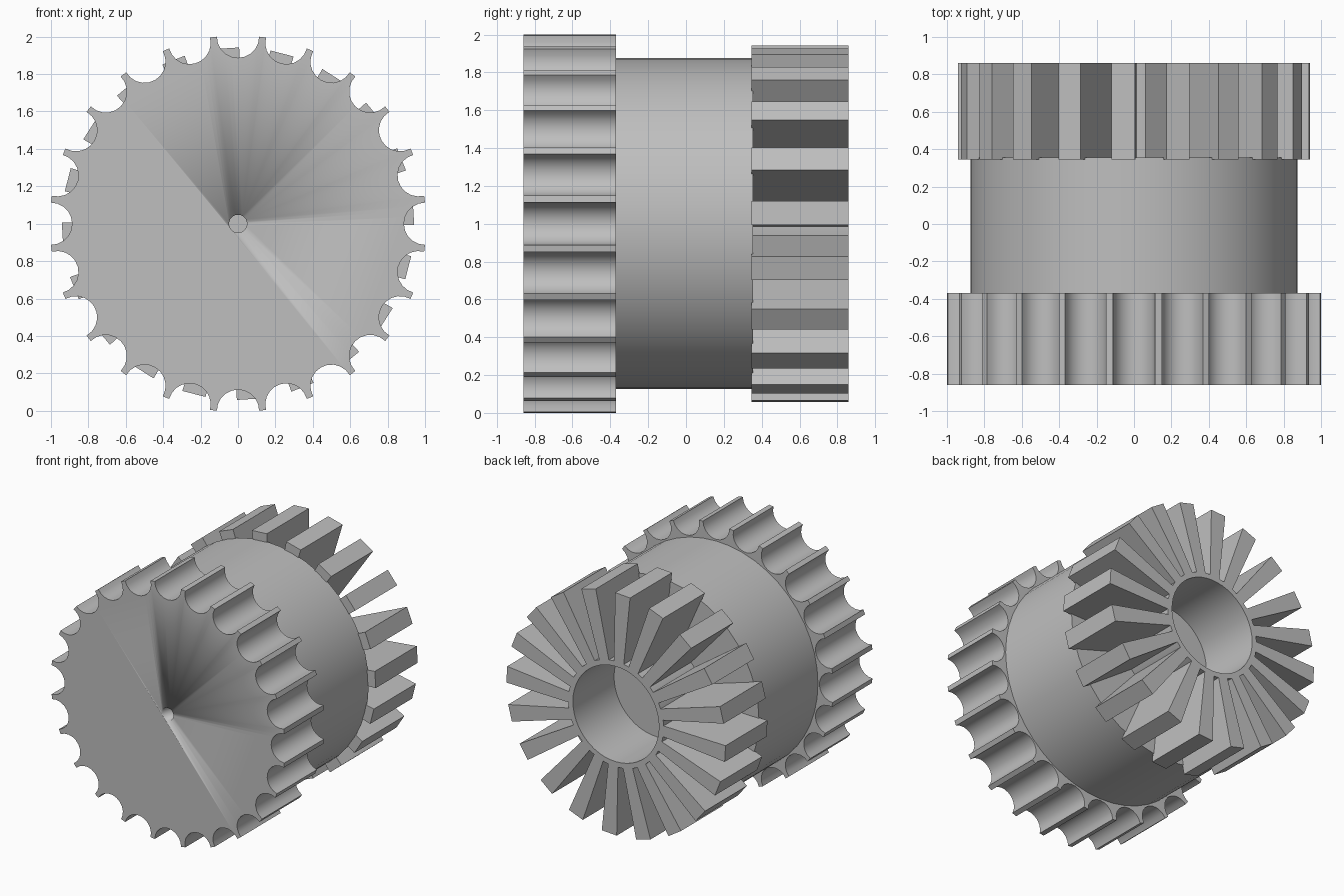
import bpy, bmesh
from math import sin, cos, pi, radians

default = bpy.data.objects.get("Cube")
if default:
    bpy.data.objects.remove(default)

grey = bpy.data.materials.new("plain grey")
grey.use_nodes = True
colour = (0.52, 0.52, 0.52, 1)
grey.diffuse_color = colour
grey.node_tree.nodes["Principled BSDF"].inputs["Base Color"].default_value = colour

AXIS_Z = 1.0
GEAR_FRONT, GEAR_BACK, BODY_BACK, FIN_BACK = -0.86, -0.37, 0.355, 0.86


def polar(radius, angle):
    """Point at an angle measured clockwise from the top."""
    return radius * sin(angle), radius * cos(angle)


def circle(radius, sides):
    return [polar(radius, 2 * pi * i / sides) for i in range(sides)]


def finish(name, bm, smooth=True):
    bmesh.ops.recalc_face_normals(bm, faces=bm.faces)
    mesh = bpy.data.meshes.new(name)
    bm.to_mesh(mesh)
    bm.free()
    mesh.materials.append(grey)
    obj = bpy.data.objects.new(name, mesh)
    obj.location.z = AXIS_Z
    bpy.context.collection.objects.link(obj)
    if smooth:
        bpy.ops.object.select_all(action="DESELECT")
        obj.select_set(True)
        bpy.context.view_layer.objects.active = obj
        bpy.ops.object.shade_smooth_by_angle(angle=radians(32))
    return obj


def extrude(bm, profile, y0, y1):
    """Extrude an outline in the xz plane along y."""
    face = bm.faces.new([bm.verts.new((x, y0, z)) for x, z in profile])
    result = bmesh.ops.extrude_face_region(bm, geom=[face], use_keep_orig=True)
    moved = [v for v in result["geom"] if isinstance(v, bmesh.types.BMVert)]
    bmesh.ops.translate(bm, verts=moved, vec=(0, y1 - y0, 0))


def solid(name, profile, y0, y1):
    bm = bmesh.new()
    extrude(bm, profile, y0, y1)
    return finish(name, bm)


# Front gear: semicircular scallops leave thin pointed teeth
TEETH, SCALLOP, STEPS = 24, 0.113, 10
outline = []
for tooth in range(TEETH):
    a = 2 * pi * tooth / TEETH
    cx, cz = polar(1.0, a)
    for i in range(STEPS + 1):
        t = a - pi / 2 - pi * i / STEPS
        dx, dz = polar(SCALLOP, t)
        outline.append((cx + dx, cz + dz))
gear = solid("front_gear", outline, GEAR_FRONT, GEAR_BACK)

# Shallow centre hole in the gear's front
cutter = solid("hole_cutter", circle(0.048, 24), GEAR_FRONT - 0.1, GEAR_FRONT + 0.12)
cutter.hide_render = True
cutter.hide_viewport = True
hole = gear.modifiers.new("centre_hole", "BOOLEAN")
hole.operation = "DIFFERENCE"
hole.solver = "EXACT"
hole.object = cutter

# Middle drum
solid("drum", circle(0.875, 48), GEAR_BACK - 0.02, BODY_BACK)

# Rear hub: open tube whose floor is the drum's back
bm = bmesh.new()
section = [(0.37, BODY_BACK - 0.01), (0.37, FIN_BACK), (0.41, FIN_BACK), (0.41, BODY_BACK - 0.01)]
rings = []
for radius, y in section:
    rings.append([bm.verts.new((x, y, z)) for x, z in circle(radius, 48)])
for k, ring in enumerate(rings):
    other = rings[(k + 1) % len(rings)]
    for i in range(len(ring)):
        j = (i + 1) % len(ring)
        bm.faces.new((ring[i], ring[j], other[j], other[i]))
finish("rear_hub", bm)

# Radial fins, widening outwards
FINS = 20
bm = bmesh.new()
for n in range(FINS):
    a = radians(-3.5) + 2 * pi * n / FINS
    fin = []
    for side, r, half in ((-1, 0.4, 0.042), (-1, 0.94, 0.064), (1, 0.94, 0.064), (1, 0.4, 0.042)):
        w = side * half
        fin.append((r * sin(a) + w * cos(a), r * cos(a) - w * sin(a)))
    extrude(bm, fin, BODY_BACK - 0.01, FIN_BACK)
finish("rear_fins", bm, smooth=False)
